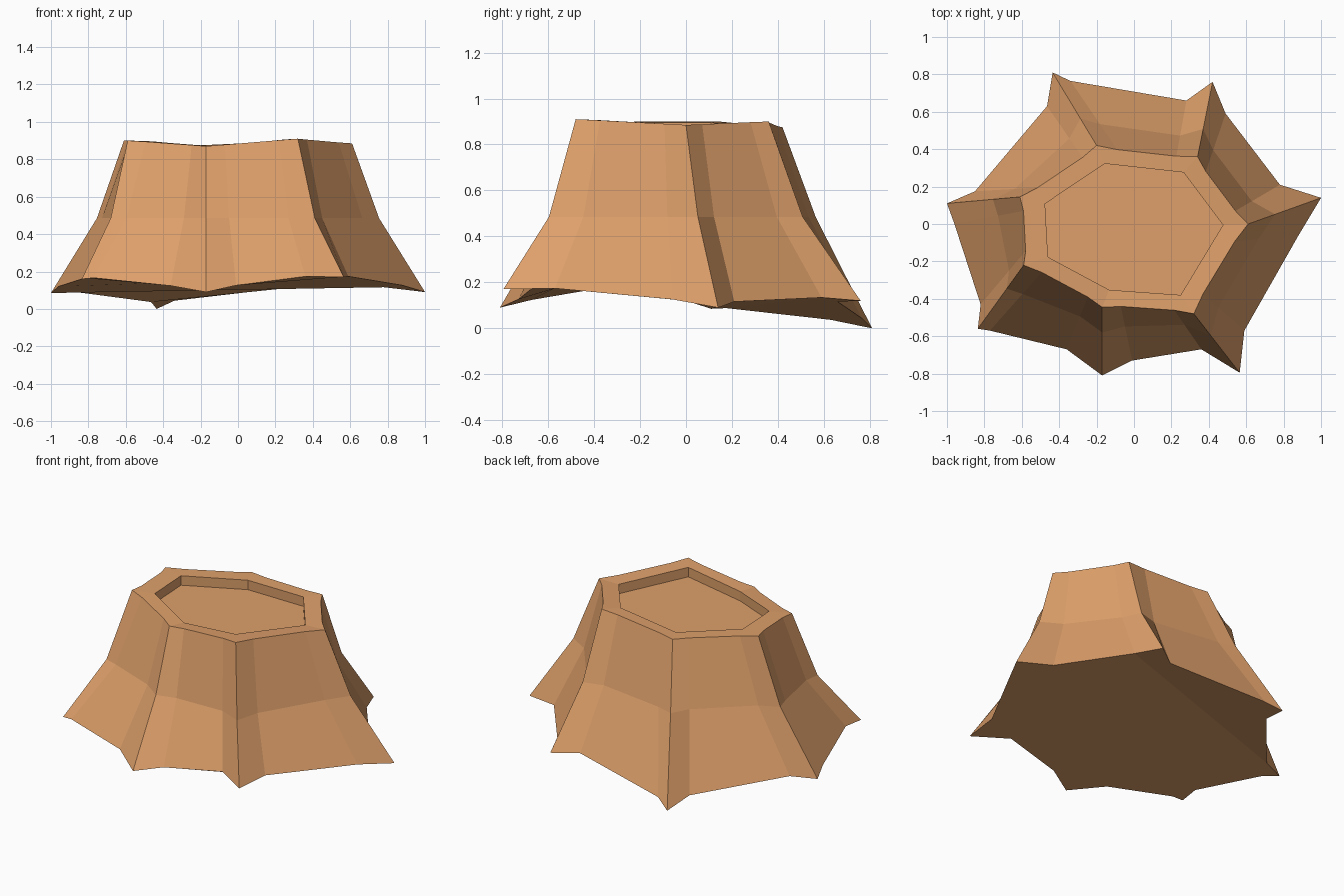
import bpy
import bmesh
from mathutils import Vector

default_cube = bpy.data.objects.get("Cube")
if default_cube:
    bpy.data.objects.remove(default_cube, do_unlink=True)

# One wood colour for the whole stump
wood = bpy.data.materials.new("light_brown_wood")
wood.use_nodes = True
colour = (0.73, 0.35, 0.145, 1)
wood.diffuse_color = colour
wood.node_tree.nodes["Principled BSDF"].inputs["Base Color"].default_value = colour

# Each root: ground tip, matching rim corner, and the two hollows before the next root
roots = [
    ((1, .14, .09), (.61, 0, .885), (.78, .21), (.49, .59)),
    ((.42, .76, .12), (.34, .36, .9), (.28, .66), (-.34, .765)),
    ((-.435, .81, 0), (-.2, .42, .875), (-.465, .63), (-.85, .175)),
    ((-1, .11, .085), (-.61, .145, .9), (-.96, 0), (-.82, -.43)),
    ((-.835, -.56, .16), (-.59, -.22, .9), (-.77, -.57), (-.36, -.67)),
    ((-.17, -.81, .09), (-.17, -.445, .87), (-.01, -.73), (.36, -.67)),
    ((.565, -.795, .17), (.32, -.48, .91), (.59, -.57), (.88, -.06)),
]
INNER_SCALE = 0.78
RECESS_DEPTH = 0.06
WAIST_HEIGHT = 0.485


def outline_points():
    """Return the ground and rim outlines, three points for each root."""
    ground, rim = [], []
    for index, (tip, corner, hollow_a, hollow_b) in enumerate(roots):
        next_tip, next_corner = roots[(index + 1) % len(roots)][:2]
        tip, corner = Vector(tip), Vector(corner)
        ground.append(tip)
        rim.append(corner)
        for hollow, share in ((hollow_a, .2), (hollow_b, .8)):
            height = tip.lerp(Vector(next_tip), share).z + .02
            ground.append(Vector((*hollow, height)))
            point = corner.lerp(Vector(next_corner), share)
            rim.append(Vector((point.x * .975, point.y * .975, point.z)))
    return ground, rim


def add_ring(bm, points):
    return [bm.verts.new(point) for point in points]


def bridge(bm, lower, upper):
    """Join two rings of equal length with quads."""
    for index in range(len(lower)):
        following = (index + 1) % len(lower)
        bm.faces.new((lower[index], lower[following], upper[following], upper[index]))


bm = bmesh.new()
ground_points, rim_points = outline_points()

# Bark: flared roots below the waist, steeper trunk above
waist_points = []
for low, high in zip(ground_points, rim_points):
    point = high.lerp(low, .37)
    point.z = WAIST_HEIGHT
    waist_points.append(point)
ground = add_ring(bm, ground_points)
waist = add_ring(bm, waist_points)
rim = add_ring(bm, rim_points)
bridge(bm, ground, waist)
bridge(bm, waist, rim)

# Cut top: raised rim around a sunken seven-sided floor
inner_points = [Vector((p.x * INNER_SCALE, p.y * INNER_SCALE - .005, p.z - .004))
                for p in rim_points[::3]]
inner = add_ring(bm, inner_points)
floor = add_ring(bm, [p - Vector((0, 0, RECESS_DEPTH)) for p in inner_points])
for index in range(len(inner)):
    following = (index + 1) % len(inner)
    start = index * 3
    outer = [rim[(start + step) % len(rim)] for step in range(4)]
    bm.faces.new(outer + [inner[following], inner[index]])
bridge(bm, inner, floor)
bm.faces.new(floor)

# Underside: two faces folded along a crease between hollows
bm.faces.new(ground[2:9])
bm.faces.new(ground[8:] + ground[:3])
bmesh.ops.recalc_face_normals(bm, faces=bm.faces)

mesh = bpy.data.meshes.new("tree_stump")
bm.to_mesh(mesh)
bm.free()
mesh.materials.append(wood)
stump = bpy.data.objects.new("tree_stump", mesh)
bpy.context.collection.objects.link(stump)
